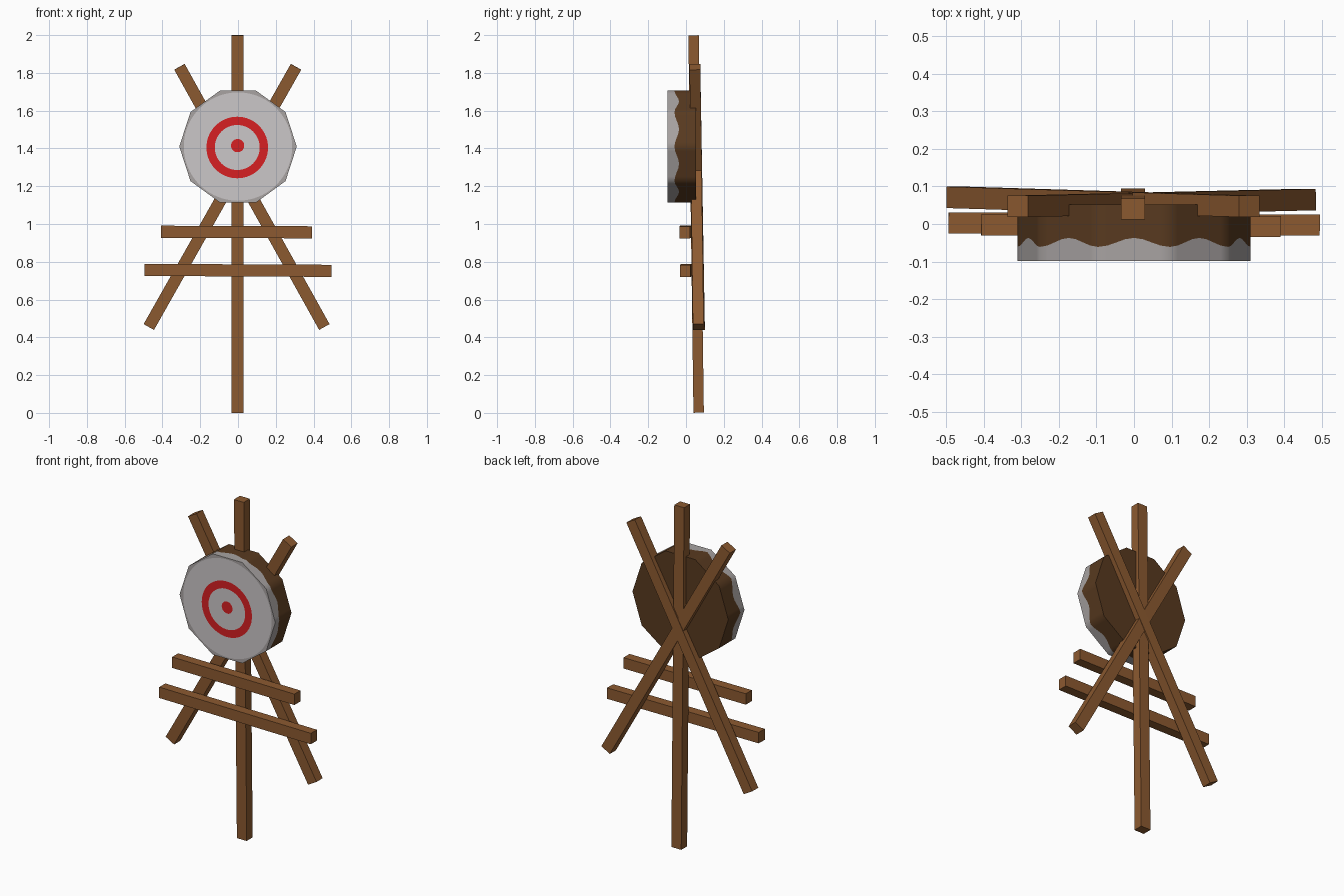
import bpy, bmesh, math
from mathutils import Vector

if "Cube" in bpy.data.objects:
    bpy.data.objects.remove(bpy.data.objects["Cube"])


def material(name, rgb):
    m = bpy.data.materials.new(name)
    m.diffuse_color = (*rgb, 1)
    m.use_nodes = True
    m.node_tree.nodes["Principled BSDF"].inputs["Base Color"].default_value = m.diffuse_color
    return m


WOOD = material("wood", (0.262, 0.102, 0.030))
DARK = material("dark_wood", (0.098, 0.042, 0.014))
WHITE = material("off_white", (0.597, 0.571, 0.578))
GREY = material("worn_grey", (0.392, 0.366, 0.361))
RED = material("target_red", (0.68, 0.014, 0.016))


def finish(bm, name, mats):
    bmesh.ops.recalc_face_normals(bm, faces=bm.faces)
    me = bpy.data.meshes.new(name)
    bm.to_mesh(me)
    bm.free()
    for m in mats:
        me.materials.append(m)
    ob = bpy.data.objects.new(name, me)
    bpy.context.collection.objects.link(ob)
    return ob


def beam(name, a, b, width, depth):
    """Square-cut timber running from a to b."""
    a, b = Vector(a), Vector(b)
    along = (b - a).normalized()
    side = along.cross(Vector((0, 1, 0))).normalized()
    back = side.cross(along).normalized()
    bm = bmesh.new()
    rings = []
    for p in (a, b):
        rings.append([bm.verts.new(p + side * i * width / 2 + back * j * depth / 2)
                      for i, j in ((-1, -1), (1, -1), (1, 1), (-1, 1))])
    bm.faces.new(rings[0])
    bm.faces.new(rings[1])
    for i in range(4):
        k = (i + 1) % 4
        bm.faces.new((rings[0][i], rings[0][k], rings[1][k], rings[1][i]))
    return finish(bm, name, [WOOD])


# Stand timbers
beam("upright_post", (-0.003, 0.067, 0.001), (-0.003, 0.040, 1.999), 0.064, 0.055)
beam("brace_left_foot", (-0.472, 0.071, 0.455), (0.307, 0.047, 1.832), 0.063, 0.057)
beam("brace_right_foot", (0.457, 0.065, 0.455), (-0.310, 0.047, 1.832), 0.063, 0.057)
beam("upper_crossbar", (-0.407, -0.002, 0.959), (0.391, -0.007, 0.956), 0.064, 0.056)
beam("lower_crossbar", (-0.494, 0.003, 0.757), (0.495, -0.003, 0.752), 0.064, 0.056)

# Ten-sided target disc with painted rings and a wavy paint edge on the rim
SEG, R, CZ = 80, 0.311, 1.41
FRONT, BACK = -0.098, 0.052
bm = bmesh.new()


def loop(radius_at, y_at, cx=0.0, cz=CZ):
    out = []
    for i in range(SEG):
        t = 2 * math.pi * i / SEG
        r = radius_at(t)
        out.append(bm.verts.new((cx + r * math.cos(t), y_at(t), cz + r * math.sin(t))))
    return out


def decagon(t):
    half = math.pi / 10
    return R * math.cos(half) / math.cos(t % (2 * half) - half)


def bridge(p, q, mat):
    for i in range(SEG):
        k = (i + 1) % SEG
        bm.faces.new((p[i], p[k], q[k], q[i])).material_index = mat


def front(t):
    return FRONT


def paint_edge(t):
    return -0.049 - 0.012 * math.cos(10 * t)


loops = [
    loop(lambda t: 0.035, front, -0.002, 1.415),
    loop(lambda t: 0.119, front, -0.004, 1.405),
    loop(lambda t: 0.163, front, -0.004, 1.405),
    loop(lambda t: 0.287, front),
    loop(decagon, front),
    loop(decagon, paint_edge),
    loop(decagon, lambda t: BACK),
]
# materials: 0 off-white, 1 red, 2 grey, 3 dark wood
bm.faces.new(loops[0]).material_index = 1
for n, mat in enumerate((0, 1, 0, 2, 2, 3)):
    bridge(loops[n], loops[n + 1], mat)
bm.faces.new(loops[-1]).material_index = 3
disc = finish(bm, "target_disc", [WHITE, RED, GREY, DARK])

bpy.context.view_layer.objects.active = disc
disc.select_set(True)
bpy.ops.object.shade_smooth_by_angle(angle=math.radians(40))
